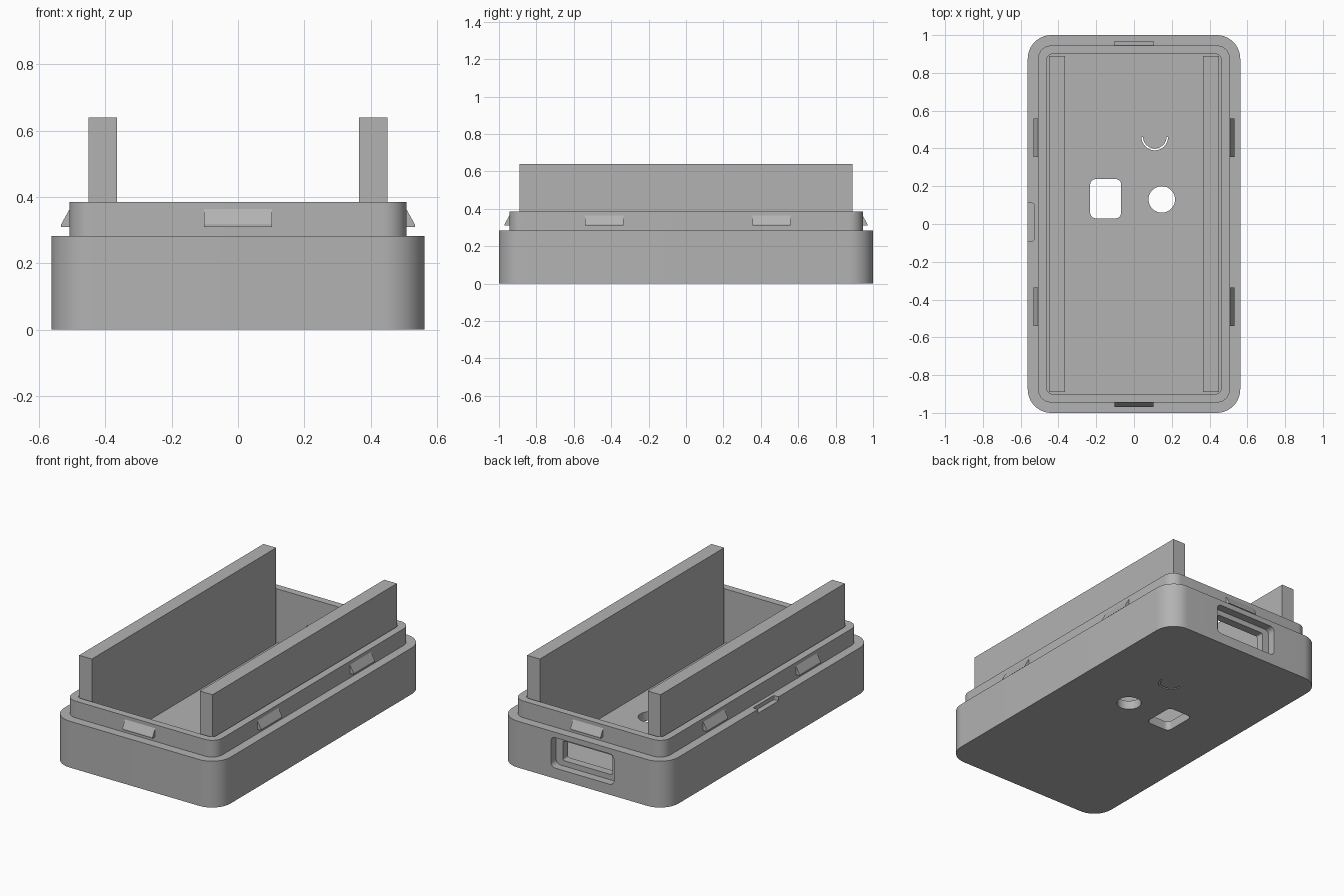
import bpy, bmesh
from math import sin, cos, pi
from mathutils import Matrix, Vector

if "Cube" in bpy.data.objects:
    bpy.data.objects.remove(bpy.data.objects["Cube"])

GREY = (0.45, 0.45, 0.45, 1)
mat = bpy.data.materials.new("plain grey")
mat.use_nodes = True
mat.diffuse_color = GREY
mat.node_tree.nodes["Principled BSDF"].inputs["Base Color"].default_value = GREY


def prism(name, outline, low, high, matrix=Matrix()):
    """Extrude a 2D outline from low to high, then place it with a matrix."""
    bm = bmesh.new()
    face = bm.faces.new([bm.verts.new((x, y, low)) for x, y in outline])
    top = bmesh.ops.extrude_face_region(bm, geom=[face])["geom"]
    verts = [v for v in top if isinstance(v, bmesh.types.BMVert)]
    bmesh.ops.translate(bm, verts=verts, vec=(0, 0, high - low))
    bmesh.ops.transform(bm, matrix=matrix, verts=bm.verts)
    bmesh.ops.recalc_face_normals(bm, faces=bm.faces)
    mesh = bpy.data.meshes.new(name)
    bm.to_mesh(mesh)
    bm.free()
    mesh.materials.append(mat)
    obj = bpy.data.objects.new(name, mesh)
    bpy.context.collection.objects.link(obj)
    return obj


def arc(cx, cy, rx, ry, start, end, n):
    steps = [start + (end - start) * i / n for i in range(n + 1)]
    return [(cx + rx * cos(a), cy + ry * sin(a)) for a in steps]


def rounded(cx, cy, hx, hy, r, n=10):
    """Outline of a rectangle with round corners."""
    pts = []
    for q, (sx, sy) in enumerate([(1, 1), (-1, 1), (-1, -1), (1, -1)]):
        pts += arc(cx + sx * (hx - r), cy + sy * (hy - r), r, r,
                   q * pi / 2, (q + 1) * pi / 2, n)
    return pts


def combine(obj, tool, operation):
    bpy.context.view_layer.objects.active = obj
    mod = obj.modifiers.new("combine", "BOOLEAN")
    mod.operation, mod.solver, mod.object = operation, "EXACT", tool
    bpy.ops.object.modifier_apply(modifier=mod.name)
    bpy.data.objects.remove(tool)


# Case tray with raised inner lip
FLOOR, RIM, LIP = 0.055, 0.283, 0.385
case = prism("case_tray", rounded(0, 0, 0.5625, 1, 0.125, 16), 0, RIM)
combine(case, prism("lip", rounded(0, 0, 0.508, 0.945, 0.07), 0.1, LIP), "UNION")
combine(case, prism("cavity", rounded(0, 0, 0.462, 0.9, 0.03), FLOOR, 0.5), "DIFFERENCE")

# Floor openings: square window, round hole and crescent slit
crescent = (arc(0.11, 0.46, 0.07, 0.07, pi, 2 * pi, 20)
            + arc(0.11, 0.46, 0.062, 0.06, 2 * pi, pi, 20))
for outline in (rounded(-0.15, 0.134, 0.082, 0.104, 0.03),
                arc(0.147, 0.13, 0.07, 0.07, 0, 2 * pi, 40)[:-1],
                crescent):
    combine(case, prism("floor_cutter", outline, -0.1, 0.1), "DIFFERENCE")

# Port in the back wall: shallow recess with a smaller opening through it
upright = Matrix.Rotation(pi / 2, 4, "X")
for outline, depth in ((rounded(0, 0.157, 0.213, 0.093, 0.03), 0.95),
                       (rounded(0, 0.157, 0.167, 0.06, 0.01), 0.8)):
    combine(case, prism("port_cutter", outline, -1.1, -depth, upright), "DIFFERENCE")

# Pry notch in the rim
combine(case, prism("notch_cutter", rounded(-0.58, 0.01, 0.05, 0.1, 0.008, 3),
                    0.258, 0.3), "DIFFERENCE")

bpy.ops.object.select_all(action="DESELECT")
case.select_set(True)
bpy.context.view_layer.objects.active = case
bpy.ops.object.shade_smooth_by_angle(angle=pi / 6)

# Tall guide rails standing on the floor
for side, name in ((1, "left_rail"), (-1, "right_rail")):
    x = side * 0.408
    prism(name, [(x - 0.043, -0.89), (x + 0.043, -0.89), (x + 0.043, 0.89), (x - 0.043, 0.89)],
          FLOOR - 0.005, 0.64)

# Wedge snaps around the lip: profile is (outward, up)
wedge = [(-0.02, 0.31), (0.025, 0.31), (0.025, 0.318), (0, 0.363), (-0.02, 0.363)]


def snap(name, position, outward):
    out = Vector(outward)
    up = Vector((0, 0, 1))
    place = Matrix((out, up, out.cross(up))).transposed().to_4x4()
    place.translation = position
    prism(name, wedge, -0.102, 0.102, place)


for side, name in ((1, "left"), (-1, "right")):
    snap(name + "_front_snap", (side * 0.508, -0.437, 0), (side, 0, 0))
    snap(name + "_back_snap", (side * 0.508, 0.457, 0), (side, 0, 0))
snap("front_snap", (0, -0.945, 0), (0, -1, 0))
snap("back_snap", (0, 0.945, 0), (0, 1, 0))
